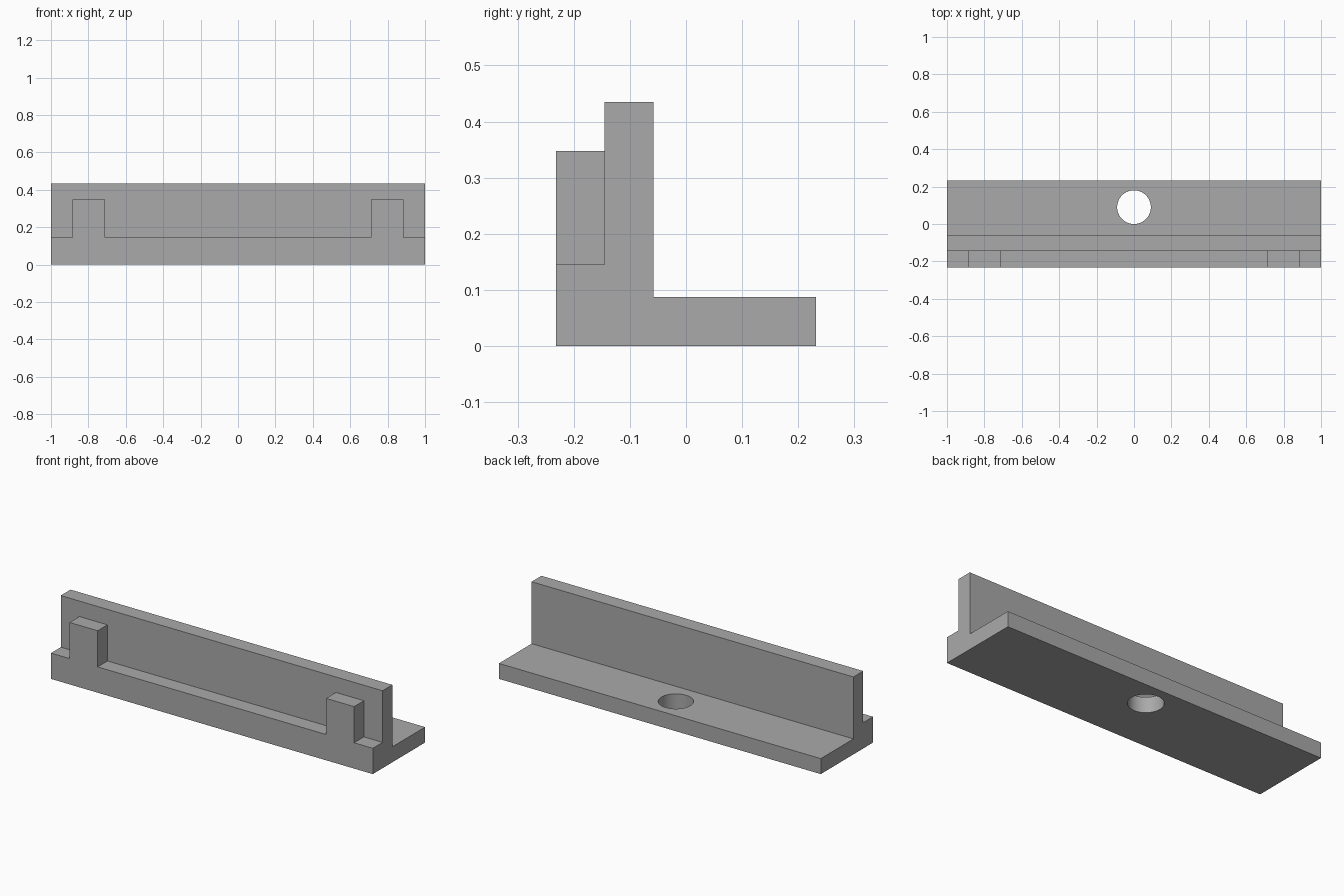
import bpy
import bmesh
import math
from mathutils import Vector

cube = bpy.data.objects.get("Cube")
if cube:
    bpy.data.objects.remove(cube, do_unlink=True)

# Main dimensions
HALF = 1.0
FRONT, WALL_FRONT, WALL_BACK, BACK = -0.232, -0.145, -0.058, 0.232
SHELF_H, RAIL_H, TAB_H, WALL_H = 0.087, 0.145, 0.348, 0.435
TAB_IN, TAB_OUT = 0.71, 0.884
HOLE_R, HOLE_Y = 0.09, 0.09

grey = bpy.data.materials.new("plain_grey")
grey.use_nodes = True
colour = (0.4, 0.4, 0.4, 1)
grey.diffuse_color = colour
grey.node_tree.nodes["Principled BSDF"].inputs["Base Color"].default_value = colour


def finish(name, bm):
    bmesh.ops.recalc_face_normals(bm, faces=bm.faces)
    mesh = bpy.data.meshes.new(name)
    bm.to_mesh(mesh)
    bm.free()
    mesh.materials.append(grey)
    obj = bpy.data.objects.new(name, mesh)
    bpy.context.collection.objects.link(obj)
    return obj


def extrude_profile(name, points, offset):
    bm = bmesh.new()
    face = bm.faces.new([bm.verts.new(p) for p in points])
    result = bmesh.ops.extrude_face_region(bm, geom=[face], use_keep_orig=True)
    moved = [v for v in result["geom"] if isinstance(v, bmesh.types.BMVert)]
    bmesh.ops.translate(bm, verts=moved, vec=Vector(offset))
    return finish(name, bm)


def combine(target, other, operation):
    mod = target.modifiers.new(operation.lower(), "BOOLEAN")
    mod.operation = operation
    mod.solver = "EXACT"
    mod.object = other
    bpy.context.view_layer.objects.active = target
    bpy.ops.object.modifier_apply(modifier=mod.name)
    bpy.data.objects.remove(other, do_unlink=True)


# Upright wall with the shelf behind it
wall_profile = [(WALL_FRONT, 0), (BACK, 0), (BACK, SHELF_H),
                (WALL_BACK, SHELF_H), (WALL_BACK, WALL_H), (WALL_FRONT, WALL_H)]
bracket = extrude_profile("bracket", [(-HALF, y, z) for y, z in wall_profile],
                          (2 * HALF, 0, 0))

# Low front rail with two raised tabs, mirrored across the middle
right_half = [(HALF, 0), (HALF, RAIL_H), (TAB_OUT, RAIL_H), (TAB_OUT, TAB_H),
              (TAB_IN, TAB_H), (TAB_IN, RAIL_H)]
rail_profile = right_half + [(-x, z) for x, z in reversed(right_half)]
rail = extrude_profile("front_rail", [(x, FRONT, z) for x, z in rail_profile],
                       (0, WALL_FRONT - FRONT, 0))
combine(bracket, rail, "UNION")

# Merge the flush faces left at the join
bm = bmesh.new()
bm.from_mesh(bracket.data)
bmesh.ops.remove_doubles(bm, verts=bm.verts, dist=0.0001)
bmesh.ops.dissolve_limit(bm, angle_limit=math.radians(1), verts=bm.verts, edges=bm.edges)
bm.to_mesh(bracket.data)
bm.free()

# Round screw hole through the shelf
bm = bmesh.new()
bmesh.ops.create_cone(bm, cap_ends=True, segments=64, radius1=HOLE_R,
                      radius2=HOLE_R, depth=3 * SHELF_H)
bmesh.ops.translate(bm, verts=bm.verts, vec=(0, HOLE_Y, SHELF_H / 2))
cutter = finish("hole_cutter", bm)
cutter.hide_render = True
combine(bracket, cutter, "DIFFERENCE")

# Smooth hole wall, crisp edges elsewhere
bracket.select_set(True)
bpy.context.view_layer.objects.active = bracket
bpy.ops.object.shade_smooth_by_angle(angle=math.radians(30))
